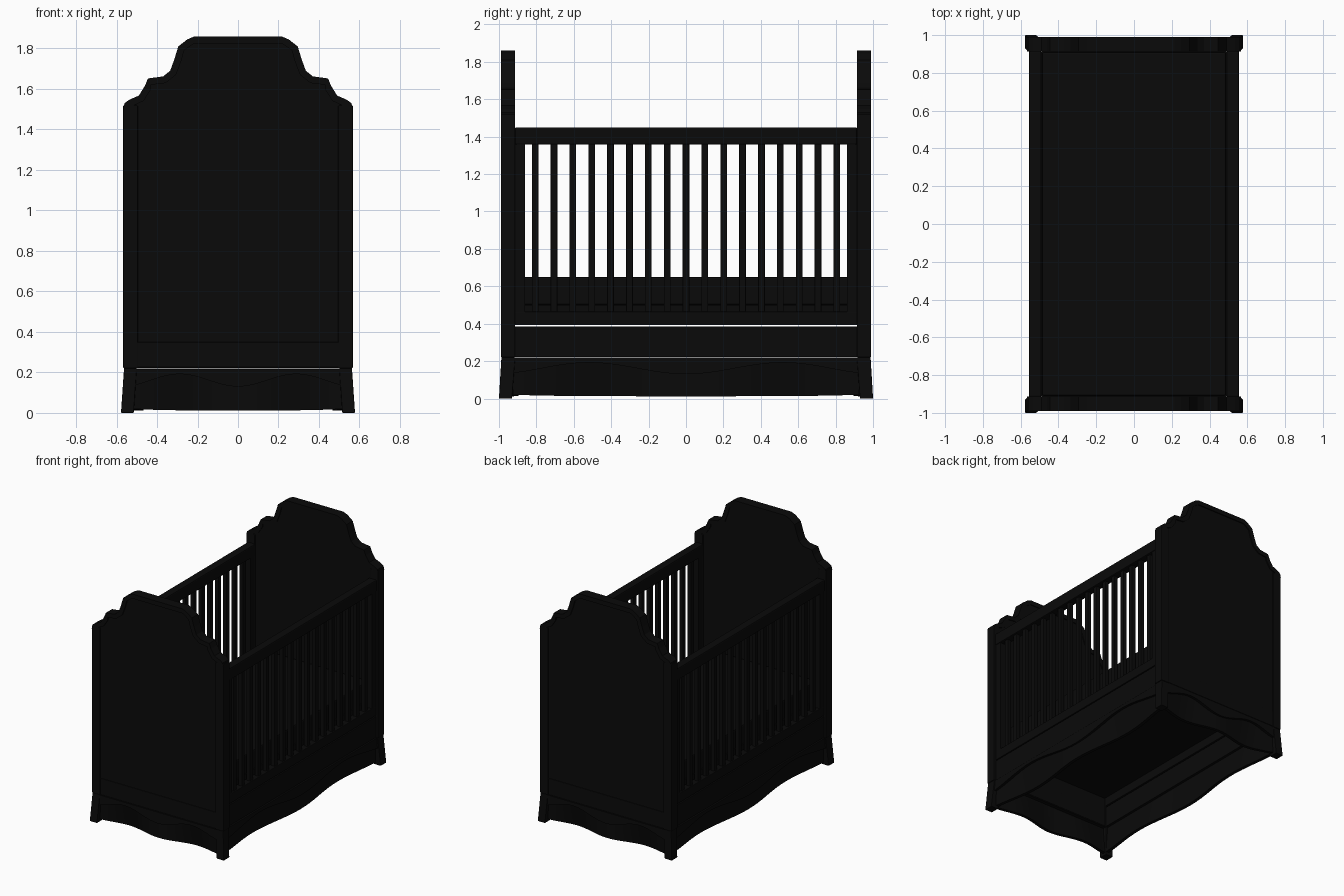
import bpy, bmesh, math

if "Cube" in bpy.data.objects:
    bpy.data.objects.remove(bpy.data.objects["Cube"])

black = bpy.data.materials.new("black_paint")
black.diffuse_color = (0.003, 0.003, 0.003, 1)
black.use_nodes = True
black.node_tree.nodes["Principled BSDF"].inputs["Base Color"].default_value = black.diffuse_color


def mesh_object(name, verts, faces, bevel=0.0):
    me = bpy.data.meshes.new(name)
    me.from_pydata(verts, [], faces)
    bm = bmesh.new()
    bm.from_mesh(me)
    bmesh.ops.recalc_face_normals(bm, faces=bm.faces)
    bm.to_mesh(me)
    bm.free()
    me.materials.append(black)
    ob = bpy.data.objects.new(name, me)
    bpy.context.collection.objects.link(ob)
    if bevel:
        m = ob.modifiers.new("bevel", "BEVEL")
        m.width, m.segments = bevel, 2
        m.limit_method = "ANGLE"
    return ob


def frustum(name, low, high, bevel=0.0):
    """Box between two rectangles (x0, x1, y0, y1, z)."""
    v = [(r[a], r[b], r[4]) for r in (low, high) for a, b in ((0, 2), (1, 2), (1, 3), (0, 3))]
    f = [(3, 2, 1, 0), (4, 5, 6, 7)] + [(i, (i + 1) % 4, (i + 1) % 4 + 4, i + 4) for i in range(4)]
    return mesh_object(name, v, f, bevel)


def box(name, x0, x1, y0, y1, z0, z1, bevel=0.0):
    return frustum(name, (x0, x1, y0, y1, z0), (x0, x1, y0, y1, z1), bevel)


def strip(name, upper, lower, d0, d1, axis, lean=None):
    """Solid band between two (u, z) lines, from depth d0 to d1; lean moves the lower line inward."""
    place = (lambda u, d, z: (u, d, z)) if axis == "y" else (lambda u, d, z: (d, u, z))
    lean = lean or [0] * len(upper)
    v, f = [], []
    for (u, z), (p, q), s in zip(upper, lower, lean):
        v += [place(u, d0, z), place(u, d1, z), place(p, d1 - s, q), place(p, d0 - s, q)]
    n = len(upper)
    for i in range(n - 1):
        for k in range(4):
            m = (k + 1) % 4
            f.append((i * 4 + k, i * 4 + m, i * 4 + 4 + m, i * 4 + 4 + k))
    f += [(0, 1, 2, 3), tuple(n * 4 - 4 + k for k in range(4))]
    return mesh_object(name, v, f)


def mirror(ob, x=False, y=False):
    m = ob.modifiers.new("mirror", "MIRROR")
    m.use_axis = (x, y, False)
    return ob


def inset(points, dist):
    """Offset an open line to its right-hand side."""
    out = []
    for i, (x, z) in enumerate(points):
        a, b = points[max(i - 1, 0)], points[min(i + 1, len(points) - 1)]
        dx, dz = b[0] - a[0], b[1] - a[1]
        l = math.hypot(dx, dz)
        out.append((x + dz / l * dist, z - dx / l * dist))
    return out


# Stepped crown outline of the head and foot boards
half = [(0.215, 1.86), (0.25, 1.845), (0.295, 1.81), (0.315, 1.745), (0.335, 1.69), (0.37, 1.662),
        (0.445, 1.652), (0.46, 1.615), (0.49, 1.567), (0.535, 1.548), (0.56, 1.53), (0.567, 1.50)]
crown = [(-x, z) for x, z in reversed(half)] + half

# End boards with raised crown moulding
mirror(strip("end_board", inset(crown, 0.006), [(x, 0.22) for x, z in inset(crown, 0.006)],
             0.92, 0.982, "y"), y=True)
mirror(strip("crown_moulding", crown, inset(crown, 0.035), 0.913, 0.99, "y"), y=True)
mirror(box("end_lower_panel", -0.5, 0.5, 0.917, 0.986, 0.225, 0.35, 0.004), y=True)

# Corner posts and splayed feet
mirror(box("corner_post", 0.495, 0.567, 0.913, 0.99, 0.22, 1.52, 0.005), True, True)
mirror(frustum("foot", (0.515, 0.578, 0.93, 1.0, 0), (0.5, 0.563, 0.913, 0.987, 0.22), 0.004), True, True)

# Side rails and stiles
mirror(box("top_rail", 0.49, 0.555, -0.915, 0.915, 1.357, 1.45, 0.008), x=True)
mirror(box("bottom_rail", 0.495, 0.55, -0.915, 0.915, 0.392, 0.465, 0.004), x=True)
mirror(box("side_stile", 0.495, 0.55, 0.86, 0.915, 0.46, 1.36, 0.003), True, True)

# Slats
for i in range(17):
    y = (i - 8) * 0.1008
    mirror(box("slat", 0.508, 0.54, y - 0.018, y + 0.018, 0.455, 1.365, 0.004), x=True)

# Mattress and its platform
box("mattress", -0.488, 0.488, -0.91, 0.91, 0.50, 0.65, 0.01)
box("mattress_platform", -0.49, 0.49, -0.915, 0.915, 0.455, 0.50)

# Panels under the side rails
mirror(box("side_lower_panel", 0.50, 0.55, -0.915, 0.915, 0.222, 0.385, 0.003), x=True)


def wave(length):
    """Scalloped lower edge: dip at the middle, arches either side."""
    n = 32
    pts = []
    for i in range(n + 1):
        t = 2 * i / n - 1
        a = abs(t)
        s = a / 0.56 if a < 0.56 else 1 - (a - 0.56) / 0.44 * 0.8
        pts.append((t * length, 0.13 + 0.062 * (0.5 - 0.5 * math.cos(math.pi * s))))
    return pts


# Scalloped aprons with plinth boards below that lean inward under the arches
for name, length, face, axis in (("end", 0.515, 0.985, "y"), ("side", 0.925, 0.556, "x")):
    edge = wave(length)
    ax = {"x": axis == "x", "y": axis == "y"}
    mirror(strip(name + "_apron", [(u, 0.218) for u, z in edge], edge, face - 0.04, face, axis), **ax)
    low = [(u, 0.012 + 0.008 * (u / length) ** 4) for u, z in edge]
    lean = [0.8 * (z - 0.13) for u, z in edge]
    mirror(strip(name + "_plinth", [(u, 0.21) for u, z in edge], low,
                 face - 0.04, face - 0.015, axis, lean), **ax)
